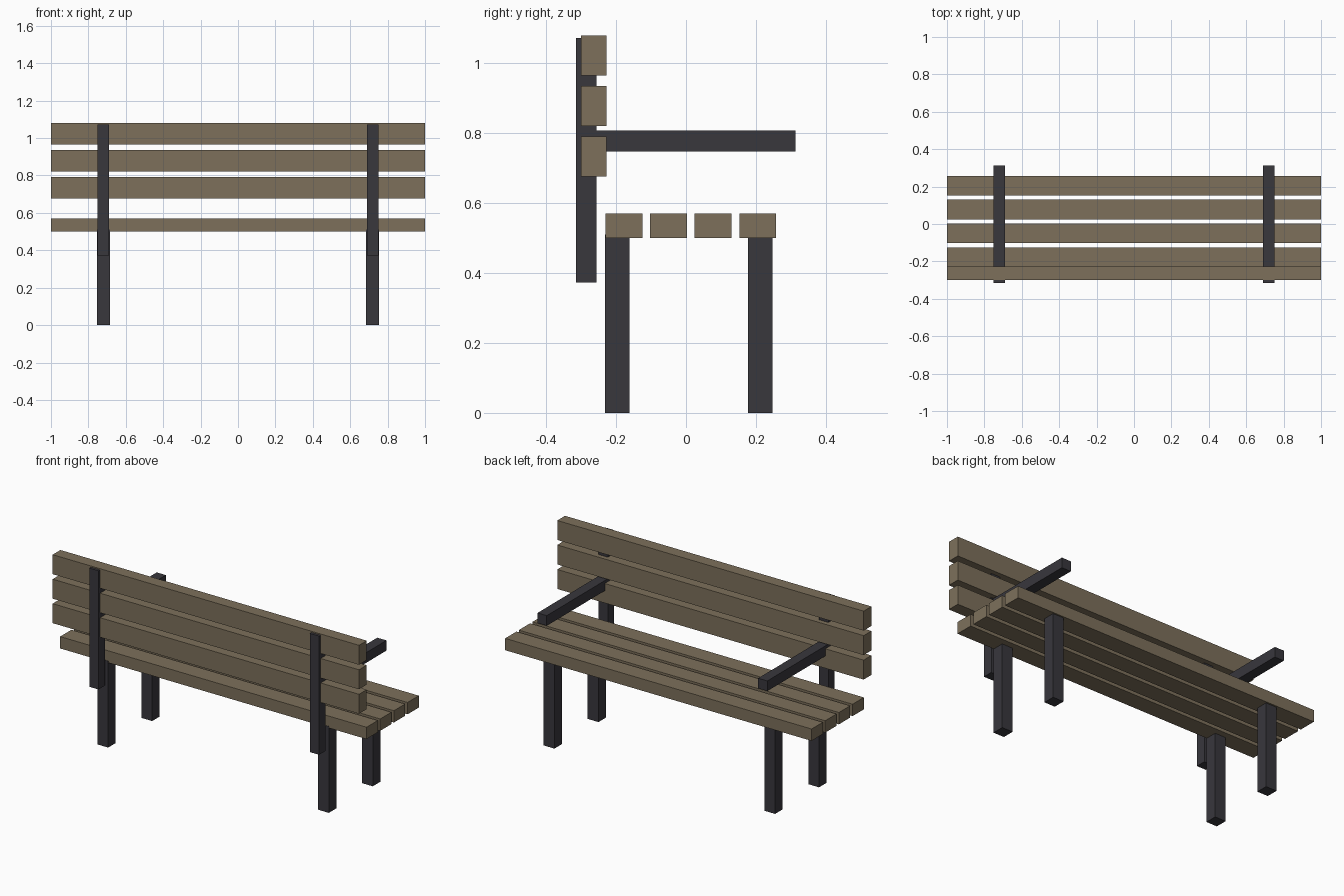
import bpy

cube = bpy.data.objects.get("Cube")
if cube:
    bpy.data.objects.remove(cube, do_unlink=True)


def material(name, rgb):
    mat = bpy.data.materials.new(name)
    mat.use_nodes = True
    mat.diffuse_color = (*rgb, 1)
    mat.node_tree.nodes["Principled BSDF"].inputs["Base Color"].default_value = (*rgb, 1)
    return mat


wood = material("weathered_wood", (0.205, 0.163, 0.105))
metal = material("dark_metal", (0.040, 0.038, 0.046))


def box(name, xs, ys, zs, mat):
    """Axis-aligned box from its x, y and z ranges."""
    spans = (xs, ys, zs)
    bpy.ops.mesh.primitive_cube_add(size=1, location=[(a + b) / 2 for a, b in spans])
    obj = bpy.context.object
    obj.name = name
    obj.scale = [b - a for a, b in spans]
    bpy.ops.object.transform_apply(location=False, rotation=False, scale=True)
    obj.data.materials.append(mat)


# Seat slats, back to front
for i in range(4):
    y = -0.23 + i * 0.1275
    box(f"seat_slat_{i + 1}", (-1, 1), (y, y + 0.105), (0.5, 0.57), wood)

# Backrest slats, bottom to top
for i in range(3):
    z = 0.676 + i * 0.1445
    box(f"back_slat_{i + 1}", (-1, 1), (-0.3, -0.228), (z, z + 0.115), wood)

# Legs, backrest posts and armrests on each side
for side, s in (("left", 1), ("right", -1)):
    x = s * 0.72
    leg_x = (x - 0.035, x + 0.035)
    bar_x = (x - 0.03, x + 0.03)
    box(f"back_leg_{side}", leg_x, (-0.232, -0.162), (0, 0.51), metal)
    box(f"front_leg_{side}", leg_x, (0.178, 0.248), (0, 0.51), metal)
    box(f"back_post_{side}", bar_x, (-0.315, -0.256), (0.373, 1.073), metal)
    box(f"armrest_{side}", bar_x, (-0.27, 0.313), (0.748, 0.808), metal)
